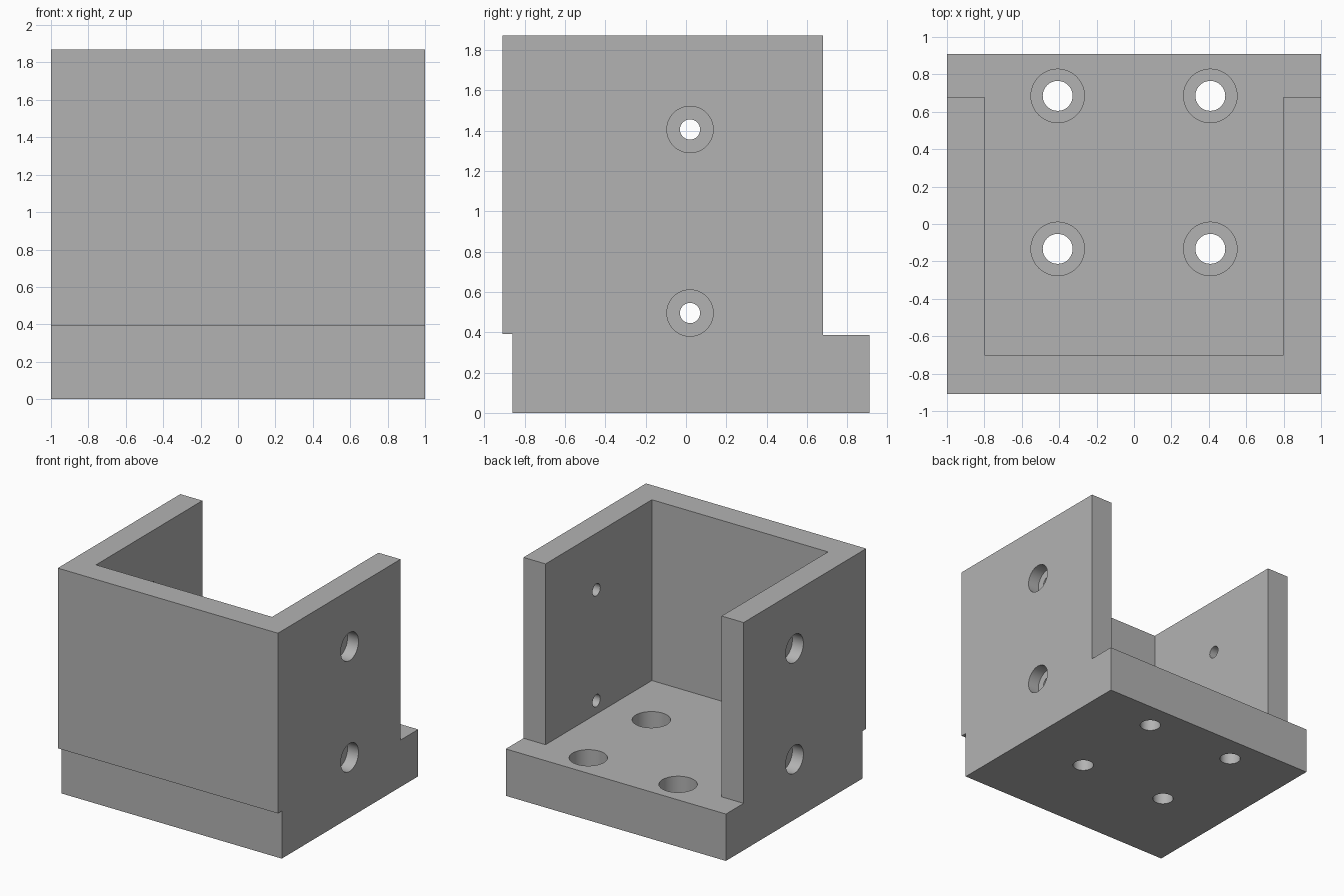
import bpy
import bmesh
from math import pi
from mathutils import Matrix, Vector

old = bpy.data.objects.get("Cube")
if old:
    bpy.data.objects.remove(old, do_unlink=True)

FLOOR = 0.385   # top of the base plate
TOP = 1.87
WALL = 0.2

grey = bpy.data.materials.new("plain grey")
grey.use_nodes = True
grey.diffuse_color = (0.45, 0.45, 0.45, 1)
grey.node_tree.nodes["Principled BSDF"].inputs["Base Color"].default_value = (0.45, 0.45, 0.45, 1)


def new_object(name, bm):
    bmesh.ops.recalc_face_normals(bm, faces=bm.faces)
    mesh = bpy.data.meshes.new(name)
    bm.to_mesh(mesh)
    bm.free()
    mesh.materials.append(grey)
    obj = bpy.data.objects.new(name, mesh)
    bpy.context.collection.objects.link(obj)
    return obj


def extrude_profile(name, points, half_width):
    """Side profile in y and z, swept across x."""
    bm = bmesh.new()
    face = bm.faces.new([bm.verts.new((-half_width, y, z)) for y, z in points])
    swept = bmesh.ops.extrude_face_region(bm, geom=[face])["geom"]
    verts = [v for v in swept if isinstance(v, bmesh.types.BMVert)]
    bmesh.ops.translate(bm, verts=verts, vec=(2 * half_width, 0, 0))
    return new_object(name, bm)


def cylinder(name, center, radius, depth, axis):
    bm = bmesh.new()
    turn = Matrix.Rotation(pi / 2, 4, "Y") if axis == "X" else Matrix()
    bmesh.ops.create_cone(bm, cap_ends=True, segments=48, radius1=radius, radius2=radius,
                          depth=depth, matrix=Matrix.Translation(Vector(center)) @ turn)
    return new_object(name, bm)


def cut(body, cutter):
    cutter.hide_render = True
    mod = body.modifiers.new("cut", "BOOLEAN")
    mod.operation = "DIFFERENCE"
    mod.solver = "EXACT"
    mod.object = cutter
    bpy.context.view_layer.objects.active = body
    bpy.ops.object.modifier_apply(modifier=mod.name)
    bpy.data.objects.remove(cutter, do_unlink=True)


# Base plate and walls as one solid, with the front wall overhanging the base
bracket = extrude_profile("mounting_bracket", [
    (-0.86, 0), (0.91, 0), (0.91, FLOOR), (0.68, FLOOR),
    (0.68, TOP), (-0.91, TOP), (-0.91, 0.39), (-0.86, 0.39)], 1)

# Pocket open at the top and back
cut(bracket, extrude_profile("pocket_cutter", [
    (-0.7, FLOOR), (0.8, FLOOR), (0.8, TOP + 0.2), (-0.7, TOP + 0.2)], 1 - WALL))

# Counterbored floor holes
for x in (-0.408, 0.408):
    for y in (-0.133, 0.685):
        cut(bracket, cylinder("floor_hole", (x, y, 0.2), 0.08, 0.6, "Z"))
        cut(bracket, cylinder("floor_bore", (x, y, FLOOR), 0.143, 0.4, "Z"))

# Counterbored holes through both side walls
for side in (-1, 1):
    for z in (0.495, 1.405):
        cut(bracket, cylinder("side_hole", (side * 0.9, 0.02, z), 0.05, 0.4, "X"))
        cut(bracket, cylinder("side_bore", (side, 0.02, z), 0.115, 0.2, "X"))

# Smooth hole walls, sharp edges elsewhere
bpy.ops.object.select_all(action="DESELECT")
bracket.select_set(True)
bpy.context.view_layer.objects.active = bracket
bpy.ops.object.shade_smooth_by_angle(angle=pi / 6)
